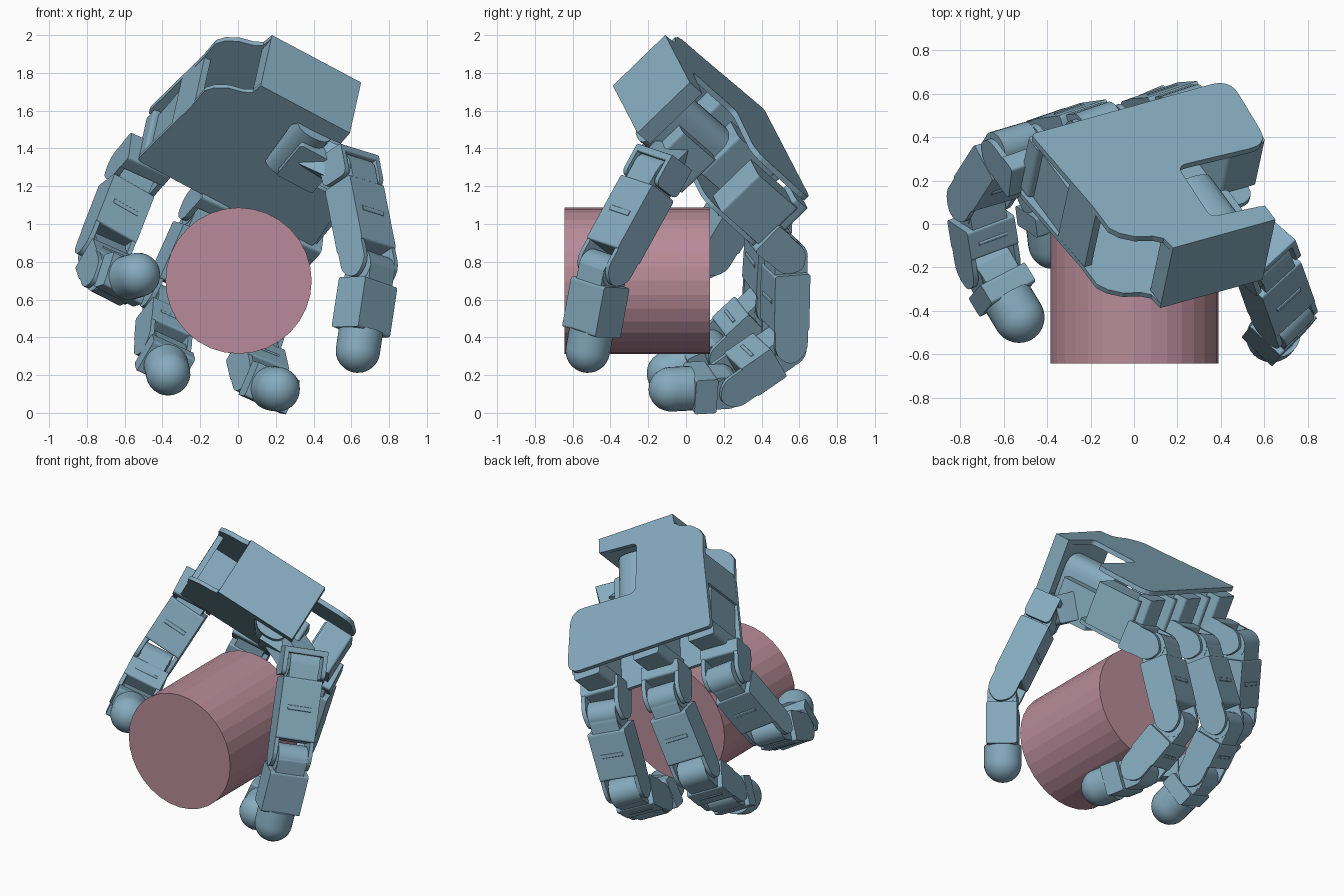
import bpy, bmesh, math
from mathutils import Vector, Matrix

if "Cube" in bpy.data.objects:
    bpy.data.objects.remove(bpy.data.objects["Cube"])

def material(name, rgb):
    m = bpy.data.materials.new(name)
    m.diffuse_color = (*rgb, 1)
    m.use_nodes = True
    m.node_tree.nodes["Principled BSDF"].inputs["Base Color"].default_value = m.diffuse_color
    return m

BLUE = material("blue_shell", (0.24, 0.41, 0.52))
PINK = material("pink_object", (0.48, 0.26, 0.32))

def frame(o, x, y, z):
    return Matrix.Translation(o) @ Matrix((x, y, z)).transposed().to_4x4()

def finish(name, bm, mat=BLUE):
    bmesh.ops.recalc_face_normals(bm, faces=bm.faces)
    me = bpy.data.meshes.new(name)
    bm.to_mesh(me)
    bm.free()
    me.materials.append(mat)
    ob = bpy.data.objects.new(name, me)
    bpy.context.collection.objects.link(ob)
    return ob

def prism(name, pts, fr, z0, z1):
    """Extrude a 2D profile between z0 and z1 in the given frame."""
    bm = bmesh.new()
    lo = [bm.verts.new(fr @ Vector((x, y, z0))) for x, y in pts]
    hi = [bm.verts.new(fr @ Vector((x, y, z1))) for x, y in pts]
    bm.faces.new(lo)
    bm.faces.new(hi)
    n = len(pts)
    for i in range(n):
        j = (i + 1) % n
        bm.faces.new((lo[i], lo[j], hi[j], hi[i]))
    return finish(name, bm)

def rounded(pts, steps=5):
    """Points are (x, y) or (x, y, radius); corners with a radius get rounded."""
    out = []
    for i, p in enumerate(pts):
        c = Vector(p[:2])
        if len(p) < 3:
            out.append(tuple(c))
            continue
        a = Vector(pts[i - 1][:2]) - c
        b = Vector(pts[(i + 1) % len(pts)][:2]) - c
        a, b = c + a.normalized() * p[2], c + b.normalized() * p[2]
        for k in range(steps + 1):
            t = k / steps
            out.append(tuple(a * (1 - t) ** 2 + c * 2 * t * (1 - t) + b * t * t))
    return out

def rect(x0, x1, y0, y1, r=0.02):
    return rounded([(x0, y0, r), (x1, y0, r), (x1, y1, r), (x0, y1, r)])

def disc(x, r, n=20):
    return [(x + r * math.cos(2 * math.pi * i / n), r * math.sin(2 * math.pi * i / n)) for i in range(n)]

# Palm frame: U across, W towards the fingers, V from back of hand to inside
A = Vector((0.18, -0.11, 2.0))
U = Vector((0.858, 0.237, -0.456)).normalized()
W = Vector((-0.488, 0.659, -0.575)).normalized()
V = Vector((-0.153, -0.712, -0.687)).normalized()
PALM = frame(A, U, W, V)

# Back and inner palm plates with thumb notch and curved open side
outline = rounded([(0, 0), (0.55, 0), (0.55, 0.10, 0.03), (0.27, 0.12, 0.04), (0.29, 0.47, 0.05),
                   (0.77, 0.45, 0.10), (0.81, 0.89, 0.10), (-0.26, 0.89, 0.03), (-0.22, 0.36),
                   (-0.22, 0.22), (-0.19, 0.17), (-0.13, 0.125), (-0.05, 0.10), (-0.01, 0.07)])
prism("palm_back_plate", outline, PALM, 0, 0.03)
prism("palm_inner_plate", outline, PALM, 0.365, 0.39)
prism("wrist_block", [(0, 0), (0.55, 0), (0.55, 0.10), (0, 0.10)], PALM, 0.002, 0.388)
prism("palm_side_wall", [(-0.217, 0.34), (-0.235, 0.56), (-0.2, 0.56), (-0.18, 0.34)], PALM, 0.02, 0.37)

# Thumb motor: rounded can lying along the notch, with its output housing
MOTOR = frame(A, U, V, W)
prism("thumb_motor_can", rect(0.28, 0.50, 0.09, 0.44, 0.10), MOTOR, 0.11, 0.46)
prism("thumb_motor_housing", rect(0.36, 0.58, 0.17, 0.44), PALM, 0.22, 0.47)

def link_frame(p, q, n):
    t = (q - p).normalized()
    n = (n - t * n.dot(t)).normalized()
    return frame(p, t, n.cross(t), n), (q - p).length

def link(name, p, q, n, w=0.25, h=0.18):
    """Finger segment: barrel at p, box body, two cheeks reaching the joint at q."""
    fr, L = link_frame(p, q, n)
    prism(name + "_barrel", disc(0, h * 0.5), fr, -w * 0.38, w * 0.38)
    body = rounded([(-0.02, -h / 2, 0.02), (L - 0.13, -h / 2, 0.02), (L - 0.13, h / 2, 0.02), (-0.02, h / 2, 0.05)])
    prism(name + "_core", body, fr, -w * 0.37, w * 0.37)
    prism(name + "_body", rect(0.09, L - 0.11, -h * 0.54, h * 0.54, 0.015), fr, -w / 2, w / 2)
    cheek = rounded([(L - 0.15, -h / 2), (L + 0.02, -h / 2, 0.06), (L + 0.075, 0, 0.04),
                     (L + 0.02, h / 2, 0.06), (L - 0.15, h / 2)])
    for s in (-1, 1):
        a, b = sorted((s * w * 0.40, s * w / 2))
        prism(name + "_cheek", cheek, fr, a, b)
    # raised cover strip on both broad faces
    prism(name + "_rib", rect(L * 0.45, L * 0.5, -h * 0.57, h * 0.57, 0.008), fr, -w * 0.3, w * 0.3)

def fingertip(name, p, tip, n, w=0.25, h=0.18, r=0.118):
    """Last segment: box ending in a round-nosed pad."""
    fr, L = link_frame(p, tip, n)
    prism(name + "_barrel", disc(0, h * 0.5), fr, -w * 0.38, w * 0.38)
    end = L - 0.10
    prism(name + "_core", rect(-0.03, end, -h / 2, h / 2), fr, -w * 0.37, w * 0.37)
    prism(name + "_body", rect(min(0.07, end - 0.1), end, -h * 0.54, h * 0.54, 0.015), fr, -w / 2, w / 2)
    bm = bmesh.new()
    prev, steps, seg = None, 8, 28
    prof = [(end - 0.01, r)] + [(L + r * math.sin(a), r * math.cos(a))
                                for a in (k * math.pi / 2 / steps for k in range(steps))]
    for x, rad in prof:
        ring = [bm.verts.new(fr @ Vector((x, y, z))) for y, z in
                ((rad * math.cos(2 * math.pi * i / seg), rad * math.sin(2 * math.pi * i / seg)) for i in range(seg))]
        if prev:
            for i in range(seg):
                bm.faces.new((prev[i], prev[(i + 1) % seg], ring[(i + 1) % seg], ring[i]))
        else:
            bm.faces.new(ring)
        prev = ring
    pole = bm.verts.new(fr @ Vector((L + r, 0, 0)))
    for i in range(seg):
        bm.faces.new((prev[i], prev[(i + 1) % seg], pole))
    finish(name + "_pad", bm)

# Three fingers: knuckle joints, tip centre and hinge axis
FINGERS = {
    "outer_finger": (-0.14, [(-0.56, 0.36, 1.25), (-0.72, 0.11, 0.84), (-0.67, -0.20, 0.69), (-0.53, -0.43, 0.73)]),
    "middle_finger": (0.27, [(-0.17, 0.45, 1.04), (-0.38, 0.42, 0.57), (-0.40, 0.15, 0.32), (-0.37, -0.09, 0.21)]),
    "inner_finger": (0.71, [(0.235, 0.53, 0.85), (0.08, 0.52, 0.36), (0.13, 0.20, 0.14), (0.21, -0.08, 0.125)]),
}
AXIS = Vector((0.868, 0.30, -0.39))
for name, (a, joints) in FINGERS.items():
    J = [Vector(j) for j in joints]
    # motor in the palm and its output disc
    prism(name + "_motor", rect(a - 0.08, a + 0.11, 0.54, 0.86), PALM, 0.08, 0.36)
    prism(name + "_flange", rect(a - 0.11, a + 0.08, 0.82, 0.92), PALM, 0.05, 0.35)
    # swing bracket carrying the first knuckle
    start = J[0] - W * 0.19
    fr, L = link_frame(start, J[0], AXIS)
    prism(name + "_bracket", rect(-0.02, 0.08, -0.095, 0.095), fr, -0.13, 0.13)
    cheek = rounded([(0.06, -0.09), (L + 0.02, -0.09, 0.06), (L + 0.075, 0, 0.03), (L + 0.02, 0.09, 0.06), (0.06, 0.09)])
    for s in (-1, 1):
        lo, hi = sorted((s * 0.102, s * 0.13))
        prism(name + "_bracket_cheek", cheek, fr, lo, hi)
    link(name + "_lower", J[0], J[1], AXIS)
    link(name + "_middle", J[1], J[2], AXIS)
    fingertip(name + "_tip", J[2], J[3], AXIS)

# Thumb
K = [Vector(k) for k in ((0.60, -0.16, 1.27), (0.70, -0.44, 0.76), (0.635, -0.52, 0.33))]
T_AXIS = Vector((0.69, 0.72, -0.10))
fr, L = link_frame(Vector((0.38, -0.06, 1.37)), K[0], Vector((0.2, 0.9, -0.3)))
prism("thumb_bracket", rect(0, L - 0.05, -0.09, 0.09), fr, -0.09, 0.09)
link("thumb_lower", K[0], K[1], T_AXIS, 0.25, 0.18)
fingertip("thumb_tip", K[1], K[2], T_AXIS, 0.25, 0.18)
fr, L = link_frame(K[0] - (K[1] - K[0]).normalized() * 0.10, K[0], T_AXIS)
prism("thumb_yoke", rect(0, 0.04, -0.09, 0.09, 0.01), fr, -0.14, 0.14)
for s in (-1, 1):
    lo, hi = sorted((s * 0.112, s * 0.14))
    prism("thumb_yoke_cheek", rect(0, L + 0.08, -0.09, 0.09, 0.04), fr, lo, hi)

# Held cylinder
bm = bmesh.new()
bmesh.ops.create_cone(bm, cap_ends=True, segments=32, radius1=0.387, radius2=0.387, depth=0.77,
                      matrix=Matrix.Translation((0.003, -0.257, 0.70)) @ Matrix.Rotation(math.pi / 2, 4, 'X'))
finish("held_cylinder", bm, PINK)

# Smooth the round parts, keep edges crisp
for ob in bpy.data.objects:
    if any(k in ob.name for k in ("pad", "barrel", "can", "cheek")):
        ob.select_set(True)
        bpy.context.view_layer.objects.active = ob
bpy.ops.object.shade_smooth_by_angle(angle=math.radians(30))
